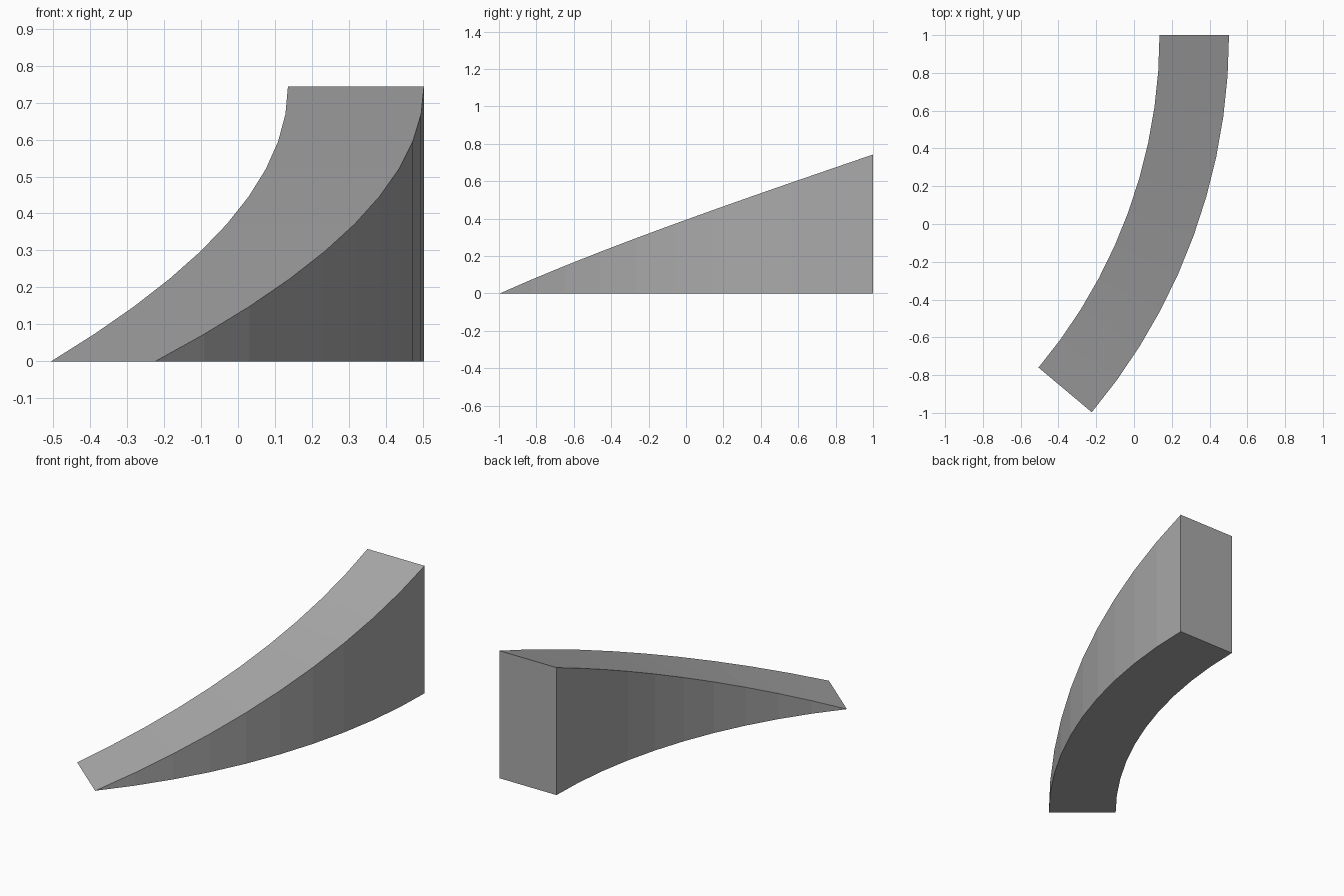
import bpy
import bmesh
from math import radians, cos, sin

cube = bpy.data.objects.get("Cube")
if cube:
    bpy.data.objects.remove(cube, do_unlink=True)

# Ramp dimensions: a curved wedge rising evenly around an arc
CENTRE_X, CENTRE_Y = -2.603, 1.0
INNER, OUTER = 2.738, 3.106
SWEEP, STEPS, HEIGHT = radians(40), 10, 0.743

grey = bpy.data.materials.new("plain grey")
grey.use_nodes = True
colour = (0.4, 0.4, 0.4, 1)
grey.diffuse_color = colour
grey.node_tree.nodes["Principled BSDF"].inputs["Base Color"].default_value = colour

bm = bmesh.new()


def station(i):
    """Cross-section at step i: floor inner, floor outer, top outer, top inner."""
    a = SWEEP * (i / STEPS - 1)
    z = HEIGHT * i / STEPS

    def corner(r, h):
        return bm.verts.new((CENTRE_X + r * cos(a), CENTRE_Y + r * sin(a), h))

    floor = [corner(INNER, 0), corner(OUTER, 0)]
    if i == 0:  # the low end tapers to a sharp edge
        return floor + floor[::-1]
    return floor + [corner(OUTER, z), corner(INNER, z)]


# Skin the floor, sides and slope between neighbouring sections
rings = [station(i) for i in range(STEPS + 1)]
for a, b in zip(rings, rings[1:]):
    for j in range(4):
        k = (j + 1) % 4
        loop = dict.fromkeys((a[j], a[k], b[k], b[j]))
        bm.faces.new(list(loop))

# Close the tall end
bm.faces.new(rings[-1])
bmesh.ops.recalc_face_normals(bm, faces=bm.faces)

mesh = bpy.data.meshes.new("curved_ramp")
bm.to_mesh(mesh)
bm.free()
mesh.materials.append(grey)
ramp = bpy.data.objects.new("curved_ramp", mesh)
bpy.context.collection.objects.link(ramp)
